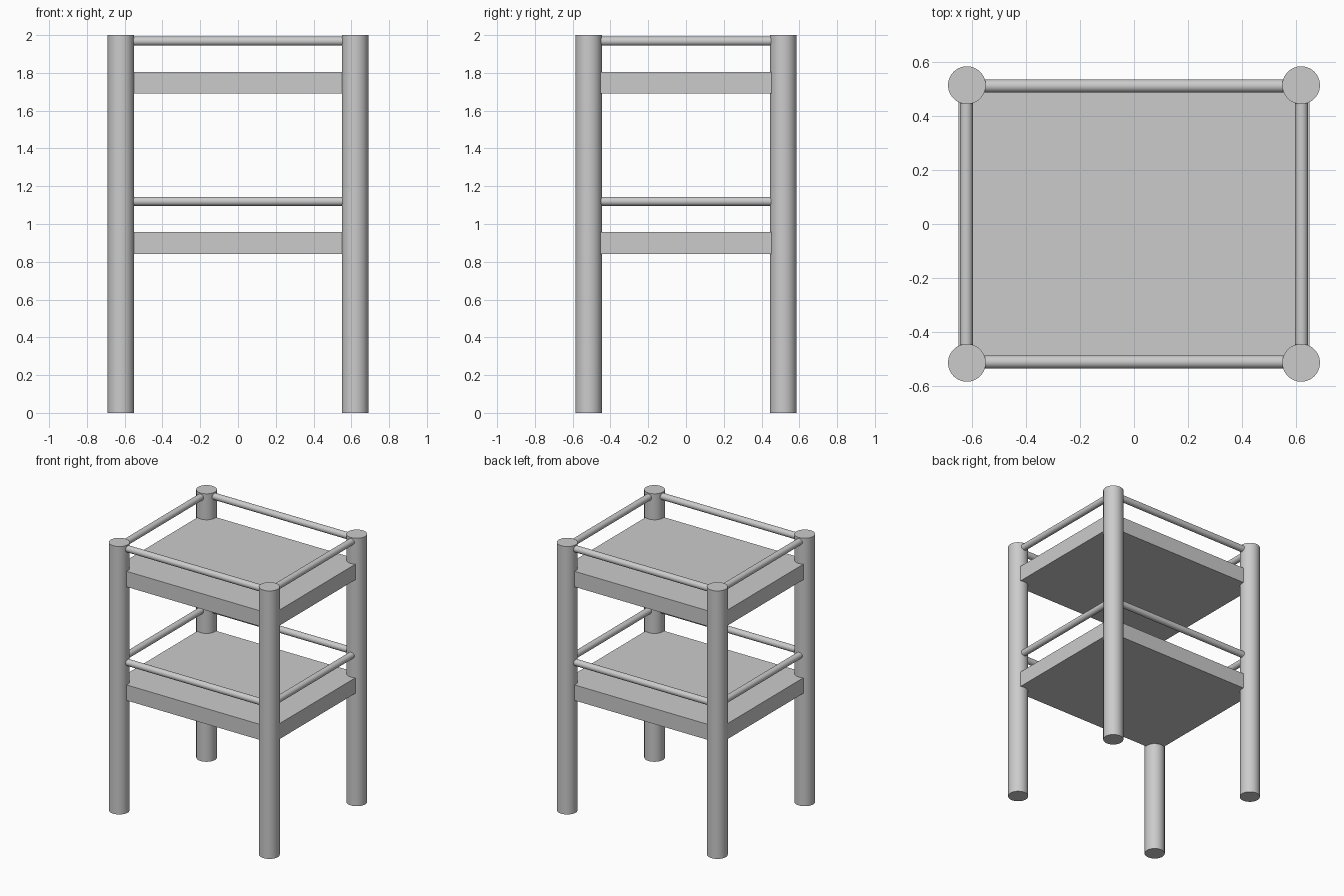
import bpy
from math import radians

if "Cube" in bpy.data.objects:
    bpy.data.objects.remove(bpy.data.objects["Cube"])

LEG_X, LEG_Y, LEG_R = 0.62, 0.515, 0.07
RAIL_R = 0.024


def rod(name, radius, length, loc, rot=(0, 0, 0), sides=48):
    bpy.ops.mesh.primitive_cylinder_add(vertices=sides, radius=radius, depth=length,
                                        location=loc, rotation=rot)
    ob = bpy.context.object
    ob.name = name
    bpy.ops.object.shade_smooth_by_angle(angle=radians(30))
    return ob


def box(name, size, loc):
    bpy.ops.mesh.primitive_cube_add(size=1, location=loc)
    ob = bpy.context.object
    ob.name = name
    ob.scale = size
    bpy.ops.object.transform_apply(location=False, rotation=False, scale=True)
    return ob


# Four round legs
for sx, side in ((-1, "left"), (1, "right")):
    for sy, end in ((-1, "front"), (1, "back")):
        rod(f"{end}_{side}_leg", LEG_R, 2.0, (sx * LEG_X, sy * LEG_Y, 1.0), sides=64)

# Two tiers, each a shelf board with a guard rail around it
for tier, shelf_z, rail_z in (("lower", 0.90, 1.12), ("upper", 1.748, 1.968)):
    box(f"{tier}_shelf", (1.304, 1.056, 0.116), (0, 0, shelf_z))
    for s, end, side in ((-1, "front", "left"), (1, "back", "right")):
        rod(f"{tier}_{end}_rail", RAIL_R, 2 * LEG_X, (0, s * 0.512, rail_z),
            (0, radians(90), 0))
        rod(f"{tier}_{side}_rail", RAIL_R, 2 * LEG_Y, (s * 0.622, 0, rail_z),
            (radians(90), 0, 0))
